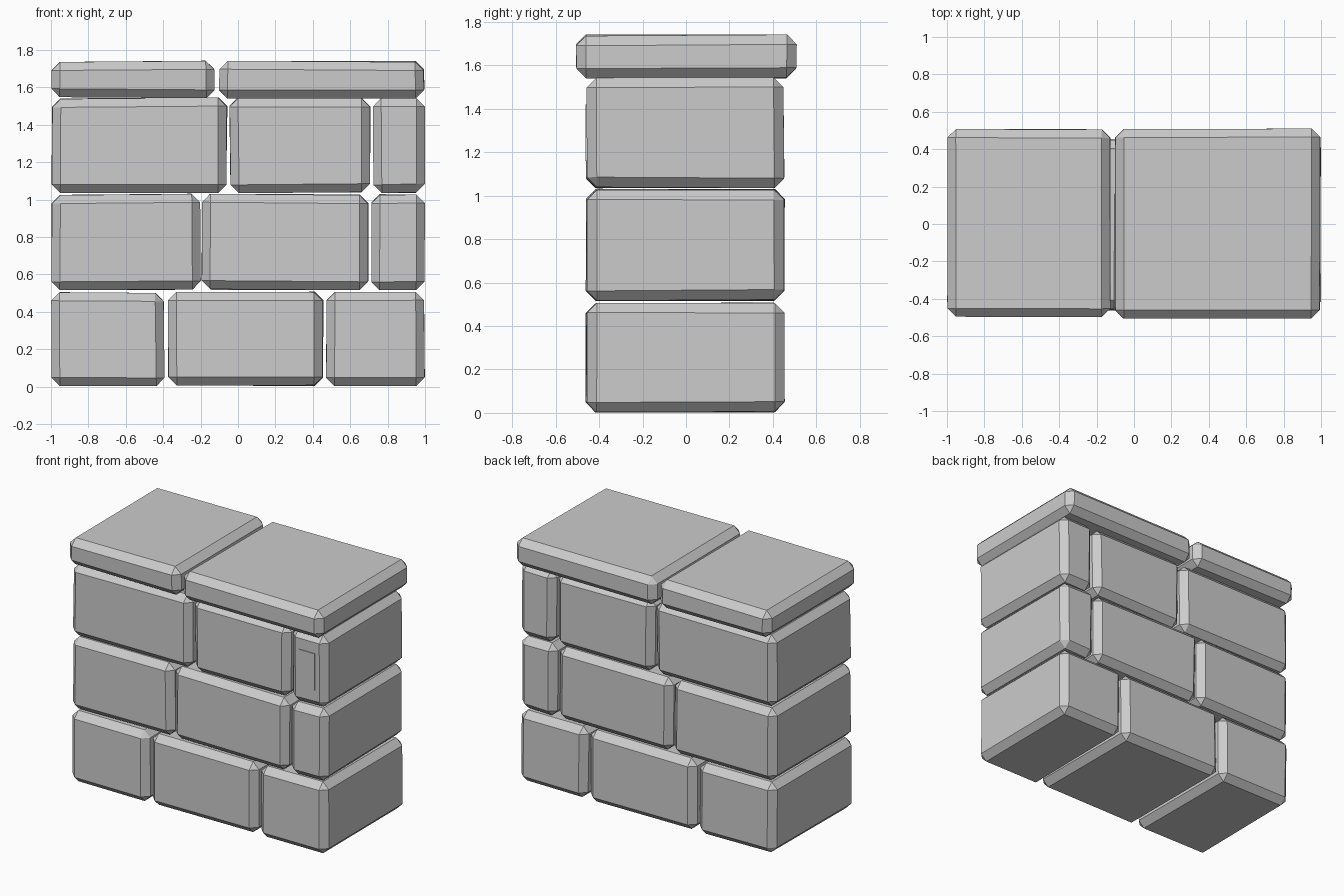
import bpy, bmesh, random

if "Cube" in bpy.data.objects:
    bpy.data.objects.remove(bpy.data.objects["Cube"])

random.seed(4)


def stone(name, x, y, z, chamfer=0.045, wobble=0.009):
    """Chamfered block between the given ranges, corners pulled slightly inwards."""
    bm = bmesh.new()
    bmesh.ops.create_cube(bm, size=2)
    for v in bm.verts:
        for axis, (lo, hi) in enumerate((x, y, z)):
            inset = random.uniform(0, wobble)
            v.co[axis] = lo + inset if v.co[axis] < 0 else hi - inset
    if chamfer:
        bmesh.ops.bevel(bm, geom=bm.edges[:], offset=chamfer, segments=1,
                        affect='EDGES', profile=0.5)
    bmesh.ops.recalc_face_normals(bm, faces=bm.faces)
    mesh = bpy.data.meshes.new(name)
    bm.to_mesh(mesh)
    bm.free()
    obj = bpy.data.objects.new(name, mesh)
    bpy.context.collection.objects.link(obj)
    return obj


# Courses of wall stones: height range, then the width range of each stone
courses = [
    ("bottom", (0.0, 0.508), [(-1.0, -0.39), (-0.38, 0.46), (0.47, 1.0)]),
    ("middle", (0.515, 1.032), [(-1.0, -0.195), (-0.195, 0.70), (0.71, 1.0)]),
    ("upper", (1.033, 1.546), [(-1.0, -0.055), (-0.047, 0.713), (0.72, 1.0)]),
]
for label, height, widths in courses:
    for side, width in zip(("left", "centre", "right"), widths):
        stone(f"{label}_stone_{side}", width, (-0.463, 0.456), height)

# Overhanging cap slabs
stone("cap_slab_left", (-1.0, -0.12), (-0.5, 0.51), (1.54, 1.743))
stone("cap_slab_right", (-0.105, 1.0), (-0.51, 0.515), (1.537, 1.743))

# Thin patch on the face of the small upper stone
stone("face_patch", (0.80, 0.92), (-0.463, -0.44), (1.16, 1.42), chamfer=0, wobble=0)
